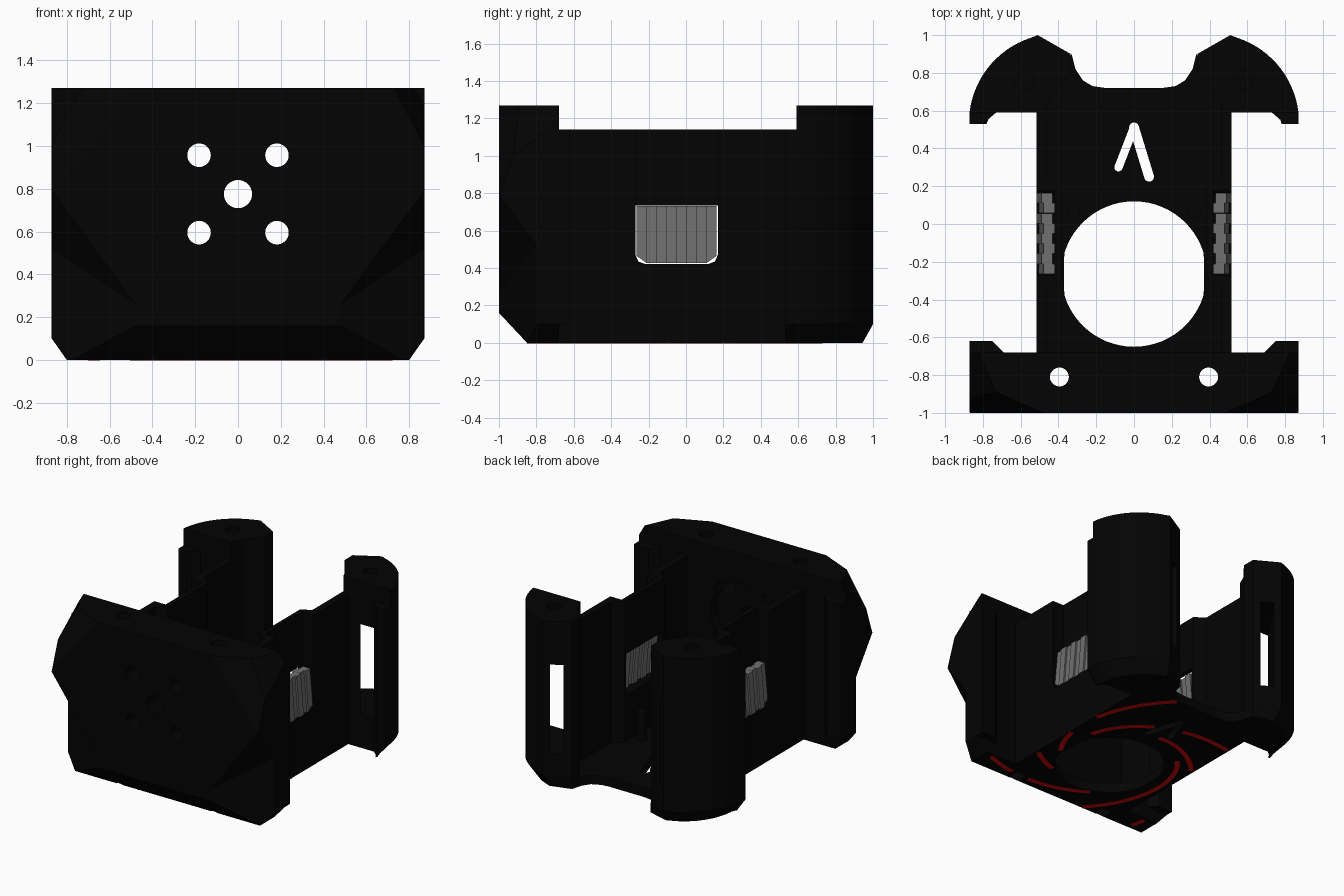
import bpy, bmesh, math
from mathutils import Vector

if "Cube" in bpy.data.objects:
    bpy.data.objects.remove(bpy.data.objects["Cube"])


def material(name, rgb):
    m = bpy.data.materials.new(name)
    m.diffuse_color = (*rgb, 1)
    m.use_nodes = True
    m.node_tree.nodes["Principled BSDF"].inputs["Base Color"].default_value = m.diffuse_color
    return m


BLACK = material("matte black", (0.001, 0.001, 0.001))
GREY = material("vent grey", (0.16, 0.16, 0.16))
RED = material("accent red", (0.65, 0.003, 0.003))


def finish(name, bm, mat):
    bmesh.ops.recalc_face_normals(bm, faces=bm.faces)
    me = bpy.data.meshes.new(name)
    bm.to_mesh(me)
    bm.free()
    ob = bpy.data.objects.new(name, me)
    bpy.context.collection.objects.link(ob)
    me.materials.append(mat)
    return ob


def prism(name, poly, a, b, axis="z", mat=BLACK, bottom=None):
    """Extrude a 2D outline from a to b; bottom is an optional start outline."""
    def place(p, h):
        return (p[0], p[1], h) if axis == "z" else (p[0], h, p[1]) if axis == "y" else (h, p[0], p[1])
    bm = bmesh.new()
    lo = [bm.verts.new(place(p, a)) for p in (bottom or poly)]
    hi = [bm.verts.new(place(p, b)) for p in poly]
    bm.faces.new(lo)
    bm.faces.new(hi)
    n = len(poly)
    for i in range(n):
        bm.faces.new((lo[i], lo[(i + 1) % n], hi[(i + 1) % n], hi[i]))
    return finish(name, bm, mat)


def hull(name, pts, mat=BLACK):
    bm = bmesh.new()
    for p in pts:
        bm.verts.new(p)
    bmesh.ops.convex_hull(bm, input=bm.verts)
    return finish(name, bm, mat)


def circle(x, y, r, n=32, limit=9):
    return [(max(-limit, min(limit, x + r * math.cos(2 * math.pi * i / n))),
             y + r * math.sin(2 * math.pi * i / n)) for i in range(n)]


def capsule(p, q, r):
    a = math.atan2(q[1] - p[1], q[0] - p[0])
    arc = [a - math.pi / 2 + math.pi * i / 8 for i in range(9)]
    return ([(q[0] + r * math.cos(t), q[1] + r * math.sin(t)) for t in arc]
            + [(p[0] - r * math.cos(t), p[1] - r * math.sin(t)) for t in arc])


def cut(ob, *cutters):
    bpy.context.view_layer.objects.active = ob
    for c in cutters:
        m = ob.modifiers.new("cut", "BOOLEAN")
        m.operation, m.solver, m.object = "DIFFERENCE", "EXACT", c
        bpy.ops.object.modifier_apply(modifier=m.name)
        bpy.data.objects.remove(c, do_unlink=True)


def slice_off(ob, points, inside=(0, -.8, .6)):
    """Keep only the side of a plane that holds the inside point."""
    a, b, c = map(Vector, points)
    n = (b - a).cross(c - a)
    if n.dot(Vector(inside) - a) > 0:
        n.negate()
    bm = bmesh.new()
    bm.from_mesh(ob.data)
    bmesh.ops.bisect_plane(bm, geom=bm.verts[:] + bm.edges[:] + bm.faces[:],
                           plane_co=a, plane_no=n, clear_outer=True)
    bmesh.ops.holes_fill(bm, edges=[e for e in bm.edges if e.is_boundary], sides=0)
    bmesh.ops.recalc_face_normals(bm, faces=bm.faces)
    bm.to_mesh(ob.data)
    bm.free()


# front plate with sloped lower edge and faceted corners
plate = prism("front_plate", [(-.78, 0), (.78, 0), (.87, .1), (.87, 1.27), (-.87, 1.27), (-.87, .1)],
              -1, -.68, "y")
slice_off(plate, [(0, -1, .16), (1, -1, .16), (0, -.85, 0)])
for s in (-1, 1):
    slice_off(plate, [(s * .48, -1, 1.27), (s * .73, -.89, 1.27), (s * .87, -1, .78)])
    slice_off(plate, [(s * .73, -.89, 1.27), (s * .87, -.9, 1.02), (s * .87, -.68, 1.19)])
    A, B, C = Vector((.87, -1, .79)), Vector((.48, -1, .26)), Vector((.87, -.8, .52))
    tops = [B + u * (A - B) + v * (C - B) for u, v in ((0, -.2), (0, 1.2), (1.3, -.3))]
    pts = tops + [Vector((p.x, p.y, -.2)) for p in tops]
    cut(plate, hull("corner_cutter", [(s * p.x, p.y, p.z) for p in pts]))
    # vertical screw hole
    cut(plate, prism("screw_cutter", circle(s * .395, -.81, .05), -.1, 1.4))
    # rear wing of the plate
    wing = [(s * x, y) for x, y in ((.87, -.76), (.87, -.62), (.75, -.62), (.69, -.68), (.69, -.76))]
    prism("plate_wing", wing, .1, 1.14)
# round pocket behind, then motor hole and four mounting holes
cut(plate, prism("pocket_cutter", circle(0, .775, .27, 48), -.76, -.6, "y"))
for x, z, r in ((0, .775, .066), (.182, .957, .055), (-.182, .957, .055), (.182, .595, .055), (-.182, .595, .055)):
    cut(plate, prism("hole_cutter", circle(x, z, r), -1.1, -.6, "y"))

# floor with rounded rear notch, fan opening and forked slot
edge = [(.515, -.7), (.515, .6), (.33, .9), (.31, .82), (.27, .76), (.22, .73), (.15, .72)]
forks = (((0, .512), (.08, .25), .026), ((0, .512), (-.082, .3), .022))
floor = prism("floor", edge + [(-x, y) for x, y in reversed(edge)], 0, .07)
cut(floor, prism("fan_cutter", circle(0, -.265, .385, 64, .37), -.1, .3),
    *[prism("slot_cutter", capsule(*f), -.1, .3) for f in forks])

for s in (-1, 1):
    # side wall, stepping inward above the vent
    outline = [(.515, -.7), (.515, -.27), (.42, -.27), (.42, .175), (.515, .175), (.515, .62),
               (.46, .62), (.46, .24), (.385, .19), (.385, -.29), (.46, -.34), (.46, -.7)]
    prism("upper_side_wall", [(s * x, y) for x, y in outline], .735, 1.14)
    wall = prism("lower_side_wall", [(s * x, y) for x, y in outline[:2] + outline[4:]], 0, .735)
    window = [(-.27, .8), (-.27, .47), (-.255, .435), (-.22, .422), (.12, .422),
              (.155, .435), (.17, .47), (.17, .8)]
    cut(wall, prism("vent_cutter", window, s * .2, s * .7, "x"))

    # leaning vent slats, the outer two clipped at the lower corner
    for i in range(8):
        y0 = -.264 + i * .0535
        off = .012 * (i % 2)
        ends = ((y0, .465 if i == 0 else .427), (y0 + .053, .465 if i == 7 else .427))
        hull("vent_slat", [(s * (x + off - lean), y, z)
                           for y, low in ends
                           for z, lean in ((low, 0), (.732, .025))
                           for x in (.445, .503)], GREY)

    # rear post with curved back and tapered foot
    arc = [math.radians(76.5 - 70 * i / 16) for i in range(17)]
    shape = [(.335, .9)] + [(.4 + .474 * math.cos(t), .535 + .474 * math.sin(t)) for t in arc]
    shape[1] = (.51, 1.0)
    shape += [(.87, .53), (.80, .53), (.73, .59), (.475, .59), (.44, .67), (.335, .8)]
    foot = [(.4 + (x - .4) * .81, .535 + (y - .535) * .88) if i in range(1, 19) else (x, y)
            for i, (x, y) in enumerate(shape)]
    shape = [(s * x, y) for x, y in shape]
    foot = [(s * x, y) for x, y in foot]
    post = prism("rear_post", shape, .1, 1.27)
    prism("rear_post_foot", shape, 0, .1, bottom=foot)
    # slanted window, top screw socket and lowered front lip
    d, side = Vector((.574, -.82)), Vector((.82, .574))
    mid = Vector((.57, .74))
    slot = [mid + d * a + side * b for a, b in ((-.5, -.047), (.5, -.047), (.5, .047), (-.5, .047))]
    lip = [(s * .3, .4), (s * 1, .4), (s * 1, .59), (s * .3, .59)]
    cut(post, prism("window_cutter", [(s * p.x, p.y) for p in slot], .26, .94),
        prism("socket_cutter", circle(s * .58, .76, .05), 1.15, 1.4),
        prism("lip_cutter", lip, 1.14, 1.4))
    # small standoff on the floor
    prism("standoff", circle(s * .32, .07, .035, 16), .05, .28)


# red swirl lines under the floor
def on_base(p):
    x, y = p
    if math.hypot(x, y + .265) < .4 or math.hypot(abs(x) - .395, y + .81) < .07:
        return False
    for a, b, r in forks:
        a, b = Vector(a), Vector(b)
        t = max(0, min(1, (p - a).dot(b - a) / (b - a).length_squared))
        if (p - a - t * (b - a)).length < r + .02:
            return False
    if y >= -.7:
        return abs(x) < .50 and y < .715 + max(0, abs(x) - .2) * .5
    return abs(x) < .77 - max(0, -.76 - y) * 1.9 and y > -.845


def ribbon(path):
    bm = bmesh.new()
    rows = []
    for i, p in enumerate(path):
        d = (path[min(i + 1, len(path) - 1)] - path[max(i - 1, 0)]).normalized()
        n = Vector((-d.y, d.x)) * .018
        rows.append([bm.verts.new((q.x, q.y, z)) for q, z in
                     ((p + n, -.003), (p - n, -.003), (p - n, .003), (p + n, .003))])
    for a, b in zip(rows, rows[1:]):
        for j in range(4):
            bm.faces.new((a[j], b[j], b[(j + 1) % 4], a[(j + 1) % 4]))
    bm.faces.new(rows[0])
    bm.faces.new(rows[-1])
    finish("red_swirl", bm, RED)


for start in (-51, 20, 93, 145, 193, 249):
    run = []
    for i in range(111):
        sweep = i * 1.5
        r = .4 + .12 * sweep / 100 + .45 * (sweep / 140) ** 3
        a = math.radians(start + sweep)
        p = Vector((r * math.cos(a), -.15 + r * math.sin(a)))
        if on_base(p):
            run.append(p)
        if run and (not on_base(p) or i == 110):
            if len(run) > 2:
                ribbon(run)
            run = []
